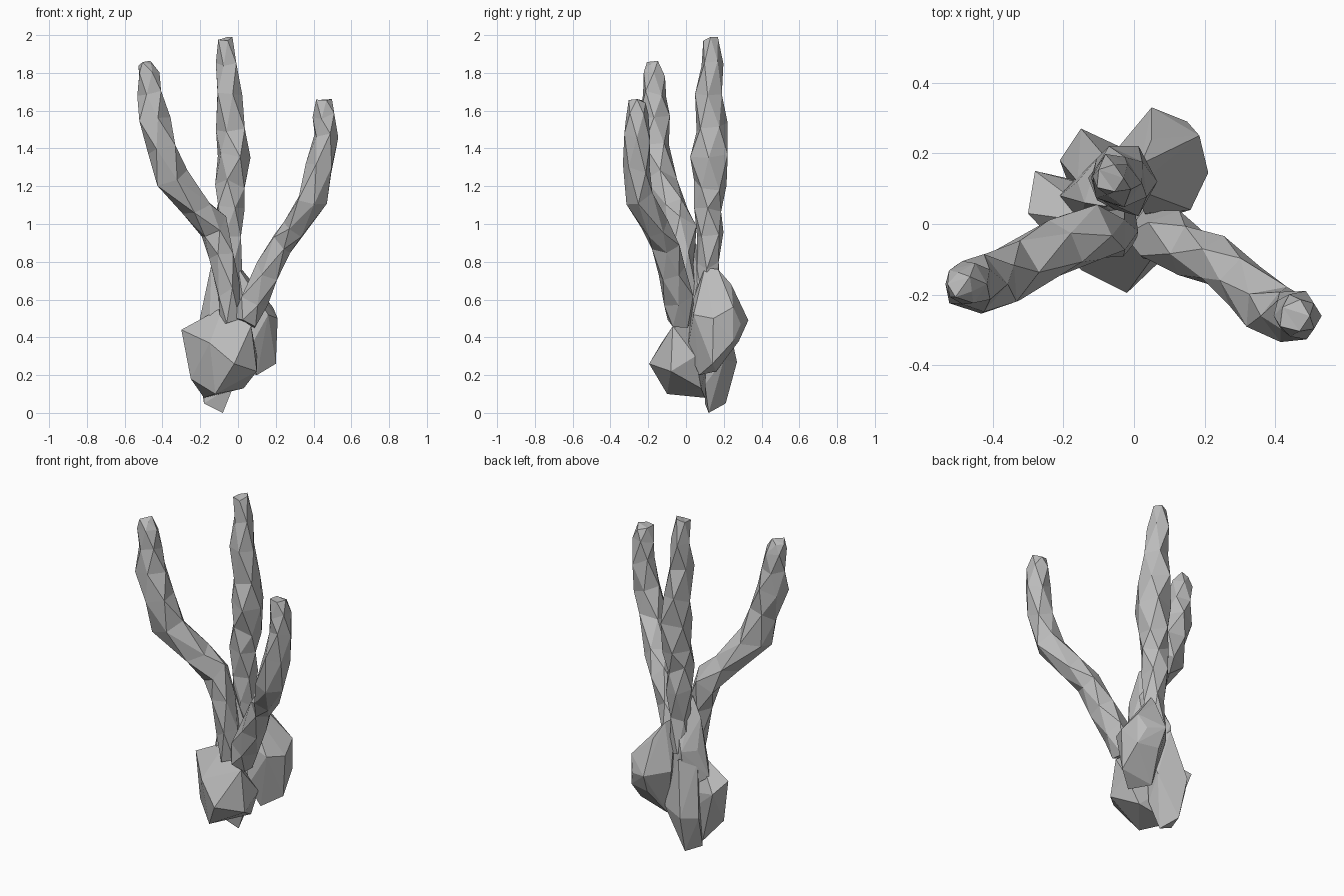
import bpy
import bmesh
import math
import random
from mathutils import Vector

random.seed(11)

default_cube = bpy.data.objects.get("Cube")
if default_cube:
    bpy.data.objects.remove(default_cube, do_unlink=True)

# One plain stone grey for the whole model
grey = bpy.data.materials.new("stone grey")
grey.use_nodes = True
grey.diffuse_color = (0.5, 0.5, 0.5, 1)
grey.node_tree.nodes["Principled BSDF"].inputs["Base Color"].default_value = grey.diffuse_color


def finish(name, bm):
    """Turn a bmesh into a flat shaded object with outward normals."""
    bmesh.ops.recalc_face_normals(bm, faces=bm.faces)
    mesh = bpy.data.meshes.new(name)
    bm.to_mesh(mesh)
    bm.free()
    mesh.materials.append(grey)
    obj = bpy.data.objects.new(name, mesh)
    bpy.context.collection.objects.link(obj)
    return obj


def rock(name, corners):
    """Faceted boulder: the convex hull of its corners."""
    bm = bmesh.new()
    for corner in corners:
        bm.verts.new(corner)
    result = bmesh.ops.convex_hull(bm, input=bm.verts)
    unused = [v for v in result["geom_interior"] if isinstance(v, bmesh.types.BMVert)]
    bmesh.ops.delete(bm, geom=unused, context="VERTS")
    return finish(name, bm)


def branch(name, path, sides=5):
    """Gnarled limb: uneven rings along a path, joined by twisted triangles."""
    bm = bmesh.new()
    centres = [Vector(p[:3]) for p in path]
    rings = []
    for i, centre in enumerate(centres):
        before = centres[max(i - 1, 0)]
        after = centres[min(i + 1, len(centres) - 1)]
        along = (after - before).normalized()
        across = along.cross(Vector((0, 1, 0))).normalized()
        up = along.cross(across)
        ring = []
        for k in range(sides):
            angle = math.tau * (k + i / 2) / sides
            radius = path[i][3] * random.uniform(0.95, 1.2)
            offset = across * math.cos(angle) + up * math.sin(angle)
            slide = along * random.uniform(-0.4, 0.4) * path[i][3]
            ring.append(bm.verts.new(centre + offset * radius + slide))
        rings.append(ring)
    for low, high in zip(rings, rings[1:]):
        for k in range(sides):
            n = (k + 1) % sides
            bm.faces.new((low[k], low[n], high[k]))
            bm.faces.new((low[n], high[n], high[k]))
    bm.faces.new(rings[0])
    bm.faces.new(rings[-1])
    bmesh.ops.triangulate(bm, faces=[f for f in bm.faces if len(f.verts) > 3])
    return finish(name, bm)


# Boulder at the front
rock("front_rock", [
    (-.3, .03, .44), (-.28, .15, .4), (-.02, -.195, .26), (-.15, -.13, .37),
    (-.12, -.1, .1), (-.25, 0, .18), (-.18, .1, .08), (.03, .08, .13),
    (.1, -.08, .22), (.07, -.07, .46), (-.08, 0, .56), (.1, .05, .3),
])

# Boulder at the back, on the left
rock("back_rock", [
    (0, .1, .77), (.02, .17, .76), (.05, .24, .68), (.05, .33, .49),
    (.185, .25, .56), (.185, .25, .38), (.15, .29, .47), (.21, .145, .5),
    (.2, .14, .26), (.1, .07, .2), (.01, .16, .22), (.06, .28, .38),
    (.16, .04, .52), (.06, .01, .34), (-.05, .21, .5), (.03, .03, .58),
])

# Pointed root at the bottom and the stump it swells into
rock("root", [
    (-.08, .12, 0), (-.18, .1, .05), (-.14, .21, .05), (-.15, .27, .27),
    (-.21, .18, .25), (0, .2, .28), (-.02, .1, .15), (-.09, .2, .58),
    (-.16, .12, .55), (.02, .12, .46),
])
rock("stump", [
    (-.21, .08, .46), (-.12, .18, .4), (0, .16, .4), (-.02, 0, .42),
    (-.15, 0, .5), (-.14, .06, .79), (-.05, .15, .74), (0, .06, .68),
    (-.1, .19, .62), (-.16, .12, .62), (-.08, .05, .9),
])

# Limbs: each point is x, y, z and thickness
branch("middle_branch", [
    (-.05, .12, .58, .06), (-.04, .11, .78, .055), (-.05, .13, .96, .075),
    (-.04, .115, 1.08, .07), (-.03, .13, 1.21, .078), (-.02, .12, 1.37, .09),
    (-.04, .13, 1.52, .08), (-.05, .115, 1.69, .072), (-.06, .135, 1.84, .055),
    (-.068, .13, 1.985, .04),
])
branch("right_branch", [
    (-.04, -.01, .48, .055), (-.05, -.02, .64, .065), (-.08, -.03, .82, .072),
    (-.13, -.03, .98, .08), (-.22, -.07, 1.09, .075), (-.35, -.135, 1.23, .088),
    (-.4, -.165, 1.39, .08), (-.445, -.17, 1.54, .078),
    (-.465, -.17, 1.68, .062), (-.47, -.17, 1.79, .058),
    (-.49, -.17, 1.85, .035),
])
branch("left_branch", [
    (.04, -.03, .47, .065), (.09, -.04, .6, .075), (.16, -.08, .75, .072),
    (.235, -.11, .9, .065), (.31, -.17, .99, .068), (.39, -.25, 1.13, .075),
    (.435, -.26, 1.3, .07), (.465, -.26, 1.46, .063), (.46, -.26, 1.57, .055),
    (.455, -.26, 1.645, .042),
])
